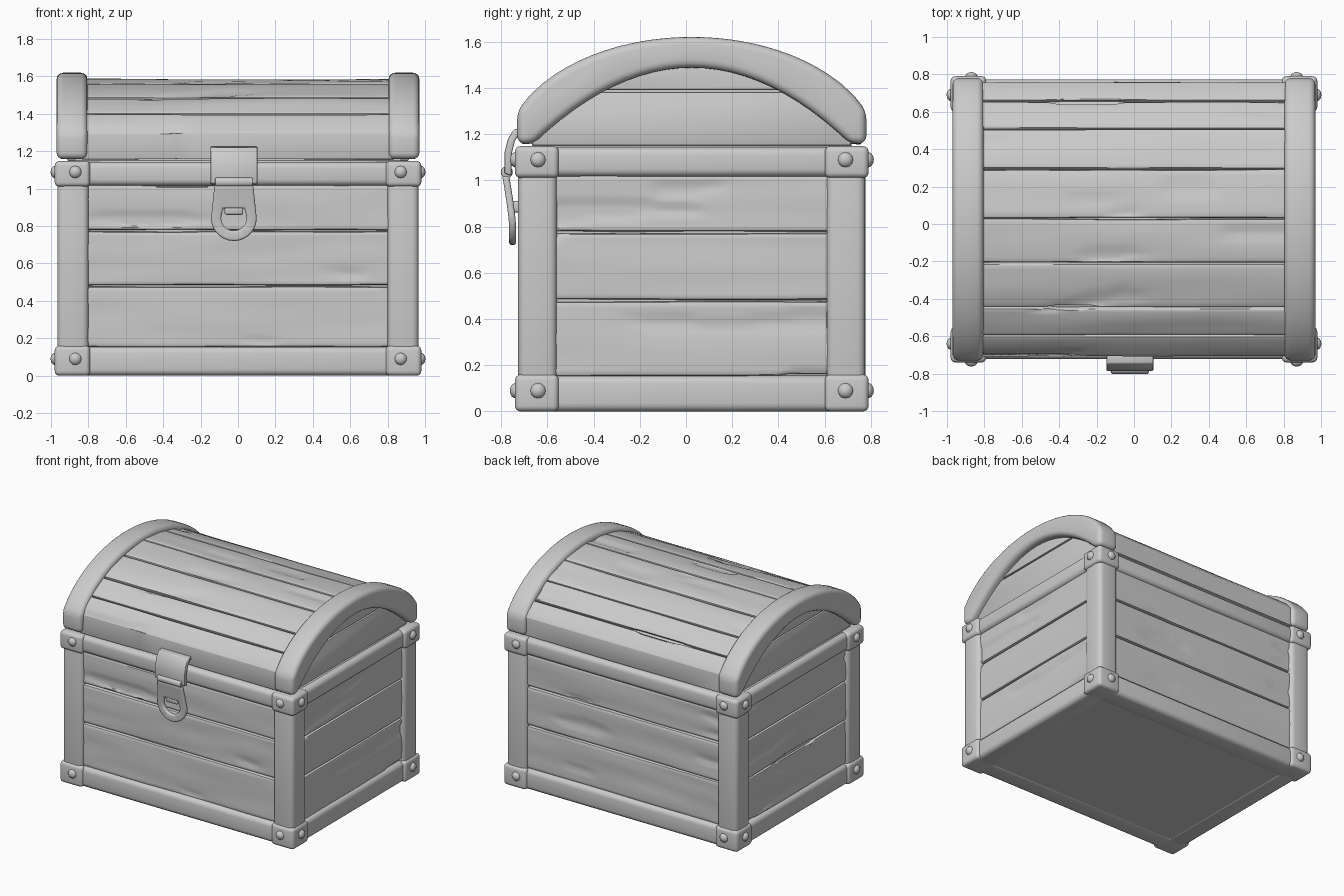
import bpy, bmesh, math
from mathutils import Vector, Matrix, noise

if "Cube" in bpy.data.objects:
    bpy.data.objects.remove(bpy.data.objects["Cube"])

grey = bpy.data.materials.new("plain_grey")
grey.use_nodes = True
grey.diffuse_color = (0.6, 0.6, 0.6, 1)
grey.node_tree.nodes["Principled BSDF"].inputs["Base Color"].default_value = (0.6, 0.6, 0.6, 1)

MID = 0.025          # middle of the box in y
HX, HY = 0.97, 0.755  # half sizes of the frame
AXES = [Vector((1, 0, 0)), Vector((0, 1, 0)), Vector((0, 0, 1))]


def finish(bm, name):
    bmesh.ops.recalc_face_normals(bm, faces=bm.faces)
    mesh = bpy.data.meshes.new(name)
    bm.to_mesh(mesh)
    bm.free()
    obj = bpy.data.objects.new(name, mesh)
    bpy.context.collection.objects.link(obj)
    mesh.materials.append(grey)
    bpy.ops.object.select_all(action='DESELECT')
    obj.select_set(True)
    bpy.context.view_layer.objects.active = obj
    bpy.ops.object.shade_smooth_by_angle(angle=math.radians(40))
    return obj


def round_edges(bm, width, segments, angle=0.6):
    bmesh.ops.recalc_face_normals(bm, faces=bm.faces)
    edges = [e for e in bm.edges if e.calc_face_angle(0) > angle]
    bmesh.ops.bevel(bm, geom=edges, offset=width, segments=segments,
                    profile=0.5, affect='EDGES', clamp_overlap=True)


def slice_up(bm, axis, count):
    values = [v.co[axis] for v in bm.verts]
    low, high = min(values), max(values)
    for i in range(1, count):
        bmesh.ops.bisect_plane(bm, geom=bm.verts[:] + bm.edges[:] + bm.faces[:],
                               plane_co=AXES[axis] * (low + (high - low) * i / count),
                               plane_no=AXES[axis])


def carve_grain(bm, grain, depth=0.006):
    """Push the surface in and out in streaks along the grain."""
    bm.normal_update()
    stretch = Vector((9, 9, 9))
    stretch[grain] = 1.6
    moves = []
    for v in bm.verts:
        n = noise.noise(v.co * stretch + Vector((3, 7, 5)))
        moves.append((v, v.normal * depth * (n - (1.2 if n < -0.42 else 0))))
    for v, move in moves:
        v.co += move


def box(name, low, high, width=0.02, segments=2, grain=None):
    low, high = Vector(low), Vector(high)
    bm = bmesh.new()
    bmesh.ops.create_cube(bm, size=1)
    for v in bm.verts:
        v.co = (low + high) / 2 + v.co * (high - low)
    round_edges(bm, width, segments)
    if grain is not None:
        slice_up(bm, grain, 36)
        slice_up(bm, 2, 12)
        carve_grain(bm, grain)
    return finish(bm, name)


def prism(name, profile, x0, x1, width=0.01, segments=2, grain=None):
    """Extrude a (y, z) profile along x."""
    bm = bmesh.new()
    face = bm.faces.new([bm.verts.new((x0, y, z)) for y, z in profile])
    made = bmesh.ops.extrude_face_region(bm, geom=[face])["geom"]
    bmesh.ops.translate(bm, vec=(x1 - x0, 0, 0),
                        verts=[g for g in made if isinstance(g, bmesh.types.BMVert)])
    round_edges(bm, width, segments)
    if grain is not None:
        slice_up(bm, 0, 36)
        carve_grain(bm, grain)
    return finish(bm, name)


def span(a, b, n):
    return [a + (b - a) * i / n for i in range(n + 1)]


def crown(y, drop=0.0):
    """Height of the arched lid at y."""
    return 1.62 - drop - 0.525 * (1 - math.sqrt(1 - ((y - MID) / 0.82) ** 2))


# Solid inside of the chest and of the lid
box("chest_core", (-0.92, MID - 0.7, 0.005), (0.92, MID + 0.7, 1.15), 0.01, 1)
ys = span(MID - 0.69, MID + 0.69, 20)
prism("lid_core", [(ys[0], 1.145)] + [(y, crown(y, 0.07)) for y in ys] + [(ys[-1], 1.145)],
      -0.87, 0.87, 0.005, 1)

# Body planks on all four walls
courses = [0.15, 0.48, 0.775, 1.025]
for row, (z0, z1) in enumerate(zip(courses, courses[1:])):
    z0, z1 = z0 + 0.004, z1 - 0.004
    for side, tag in ((-1, "front"), (1, "back")):
        y0, y1 = sorted((MID + side * 0.66, MID + side * 0.728))
        box(f"{tag}_plank_{row}", (-0.83, y0, z0), (0.83, y1, z1), 0.014, 2, 0)
    for side, tag in ((1, "left"), (-1, "right")):
        x0, x1 = sorted((side * 0.88, side * 0.943))
        box(f"{tag}_plank_{row}", (x0, MID - 0.62, z0), (x1, MID + 0.62, z1), 0.014, 2, 1)

# Rails along the bottom and the rim
for z0, z1, level in ((0.0, 0.155, "bottom"), (1.015, 1.143, "rim")):
    for side, tag in ((-1, "front"), (1, "back")):
        y0, y1 = sorted((MID + side * 0.58, MID + side * 0.748))
        box(f"{level}_rail_{tag}", (-0.85, y0, z0), (0.85, y1, z1), 0.035, 4)
    for side, tag in ((1, "left"), (-1, "right")):
        x0, x1 = sorted((side * 0.8, side * 0.962))
        box(f"{level}_rail_{tag}", (x0, MID - 0.65, z0), (x1, MID + 0.65, z1), 0.035, 4)


def rivet(name, place, direction):
    bm = bmesh.new()
    bmesh.ops.create_uvsphere(bm, u_segments=12, v_segments=8, radius=0.034)
    turn = Vector(direction).to_track_quat('Z', 'Y').to_matrix().to_4x4()
    bm.transform(Matrix.Translation(place) @ turn @ Matrix.Diagonal((1, 1, 0.8, 1)))
    finish(bm, name)


# Corner posts, their caps and rivets
for sx, side in ((1, "left"), (-1, "right")):
    for sy, end in ((-1, "front"), (1, "back")):
        def corner(name, inner, outer, z0, z1, width):
            xs = sorted((sx * (HX - inner), sx * (HX + outer)))
            yy = sorted((MID + sy * (HY - inner), MID + sy * (HY + outer)))
            box(name, (xs[0], yy[0], z0), (xs[1], yy[1], z1), width, 4)
        corner(f"{end}_{side}_post", 0.172, -0.004, 0.05, 1.1, 0.035)
        for z0, z1, level in ((0, 0.16, "foot"), (1.01, 1.148, "rim")):
            corner(f"{end}_{side}_{level}_cap", 0.18, 0.01, z0, z1, 0.025)
            z = (z0 + z1) / 2 + 0.01
            rivet(f"{end}_{side}_{level}_rivet_a",
                  (sx * (HX + 0.005), MID + sy * (HY - 0.09), z), (sx, 0, 0))
            rivet(f"{end}_{side}_{level}_rivet_b",
                  (sx * (HX - 0.1), MID + sy * (HY + 0.005), z), (0, sy, 0))

# Lid planks following the arch
seams = [MID - 0.735, -0.6, -0.45, -0.21, 0.03, 0.295, 0.51, 0.66, MID + 0.735]
for i, (a, b) in enumerate(zip(seams, seams[1:])):
    ys = span(a + 0.004, b - 0.004, 8)
    top = [(y, crown(y, 0.036)) for y in ys]
    under = [(MID + (y - MID) * 0.94, z - 0.05) for y, z in reversed(top)]
    if i == 0:
        top.insert(0, (ys[0], 1.158))
        under[-1:] = [(ys[0] + 0.06, 1.26), (ys[0] + 0.06, 1.158)]
    if i == len(seams) - 2:
        top.append((ys[-1], 1.158))
        under[:1] = [(ys[-1] - 0.06, 1.158), (ys[-1] - 0.06, 1.26)]
    prism(f"lid_plank_{i}", top + under, -0.83, 0.83, 0.009, 2, 0)

# Lid ends: a lower and an upper board, and a rounded arched band
for s, side in ((1, "left"), (-1, "right")):
    half = 0.57
    ys = span(MID - half, MID + half, 12)
    x0, x1 = sorted((s * 0.84, s * 0.915))
    low = [(MID - 0.69, 1.15), (MID + 0.69, 1.15), (MID + 0.69, 1.27),
           (MID + half, 1.383), (MID - half, 1.383), (MID - 0.69, 1.27)]
    prism(f"lid_end_lower_{side}", low, x0, x1, 0.01, 2)
    high = [(y, max(1.395, crown(y, 0.06))) for y in ys]
    prism(f"lid_end_upper_{side}", high + [(ys[-1], 1.39), (ys[0], 1.39)], x0, x1, 0.008, 2)

    ys = span(MID - HY, MID + HY, 28)
    outer = [(ys[0], 1.157)] + [(y, crown(y)) for y in ys] + [(ys[-1], 1.157)]
    inner = [(y, 1.487 - 0.7 * (y - MID) ** 2) for y in span(MID + 0.685, MID - 0.685, 24)]
    x0, x1 = sorted((s * 0.805, s * HX))
    prism(f"lid_band_{side}", outer + inner, x0, x1, 0.036, 4, None)

# Latch: bent strap, hinge pin and hanging loop
LX = -0.022
outside = [(-0.70, 1.225), (-0.745, 1.22), (-0.77, 1.18), (-0.785, 1.12), (-0.785, 1.03)]
inside = [(y + 0.03, z - 0.01) for y, z in reversed(outside[1:])]
prism("latch_strap", outside + inside + [(-0.70, 1.19)], LX - 0.125, LX + 0.125, 0.008, 2)

bm = bmesh.new()
bmesh.ops.create_cone(bm, cap_ends=True, segments=16, radius1=0.026, radius2=0.026, depth=0.2,
                      matrix=Matrix.Translation((LX, -0.775, 1.035)) @ Matrix.Rotation(math.pi / 2, 4, 'Y'))
round_edges(bm, 0.005, 2, 1.0)
finish(bm, "latch_pin")


def loop_outline(half, top, bottom):
    """U shape with a round lower end."""
    arc = [(half * math.cos(t), bottom + half - half * math.sin(t)) for t in span(0, math.pi, 14)]
    return [(half * 0.85, top)] + arc + [(-half * 0.85, top)]


bm = bmesh.new()
outer = loop_outline(0.122, 1.02, 0.72)
inner = loop_outline(0.068, 0.895, 0.775)
rings = [[bm.verts.new((LX + x, y, z)) for x, z in line]
         for y in (-0.765, -0.735) for line in (outer, inner)]
count = len(outer)
for i in range(count):
    j = (i + 1) % count
    for a, b in ((0, 1), (1, 3), (3, 2), (2, 0)):
        bm.faces.new((rings[a][i], rings[a][j], rings[b][j], rings[b][i]))
round_edges(bm, 0.011, 3, 0.9)
slice_up(bm, 2, 10)
for v in bm.verts:  # the upper part leans out to the pin
    v.co.y -= 0.03 * max(0, (v.co.z - 0.8) / 0.22) ** 1.3
finish(bm, "latch_loop")

# Staple through the loop
box("latch_staple", (LX - 0.05, -0.768, 0.86), (LX + 0.05, -0.69, 0.91), 0.012, 3)
